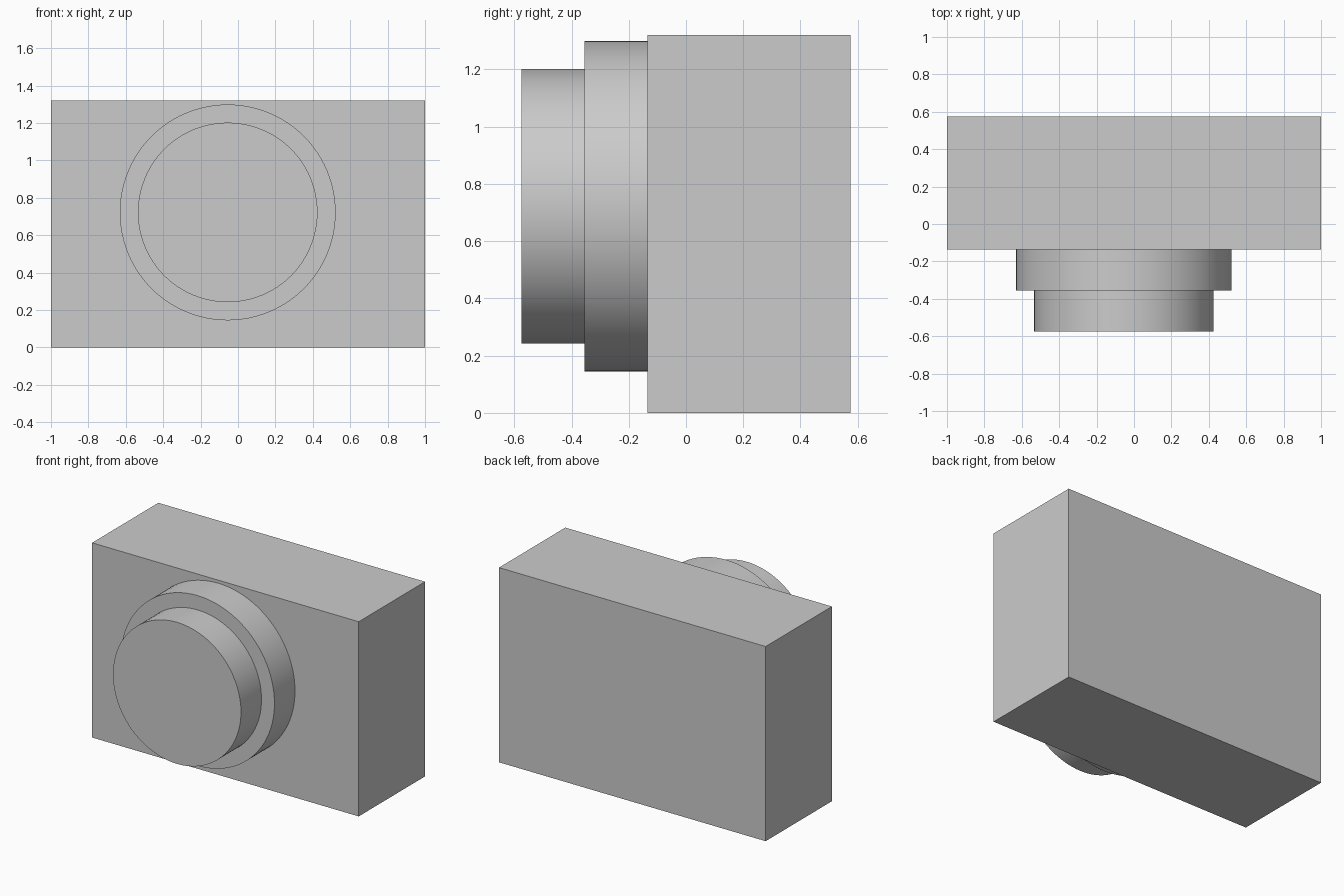
import bpy
import math

cube = bpy.data.objects.get("Cube")
if cube:
    bpy.data.objects.remove(cube, do_unlink=True)

grey = bpy.data.materials.new("light_grey")
grey.use_nodes = True
colour = (0.6, 0.6, 0.6, 1)
grey.diffuse_color = colour
grey.node_tree.nodes["Principled BSDF"].inputs["Base Color"].default_value = colour

HEIGHT = 1.32
FRONT, BACK = -0.135, 0.575          # body faces along y
LENS_X, LENS_Z = -0.055, 0.722       # lens axis


def finish(name):
    obj = bpy.context.object
    obj.name = obj.data.name = name
    obj.data.materials.append(grey)
    return obj


def lens_ring(name, radius, front, back):
    """Cylinder along y with smooth sides and flat caps."""
    bpy.ops.mesh.primitive_cylinder_add(
        vertices=96, radius=radius, depth=back - front,
        location=(LENS_X, (front + back) / 2, LENS_Z),
        rotation=(math.pi / 2, 0, 0))
    finish(name)
    bpy.ops.object.shade_smooth_by_angle(angle=math.radians(30))


# Box body
bpy.ops.mesh.primitive_cube_add(size=1, location=(0, (FRONT + BACK) / 2, HEIGHT / 2))
body = finish("body")
body.scale = (2, BACK - FRONT, HEIGHT)
bpy.ops.object.transform_apply(location=False, rotation=False, scale=True)

# Stepped lens barrel
lens_ring("lens_base", 0.577, -0.355, FRONT)
lens_ring("lens_barrel", 0.48, -0.575, -0.355)
